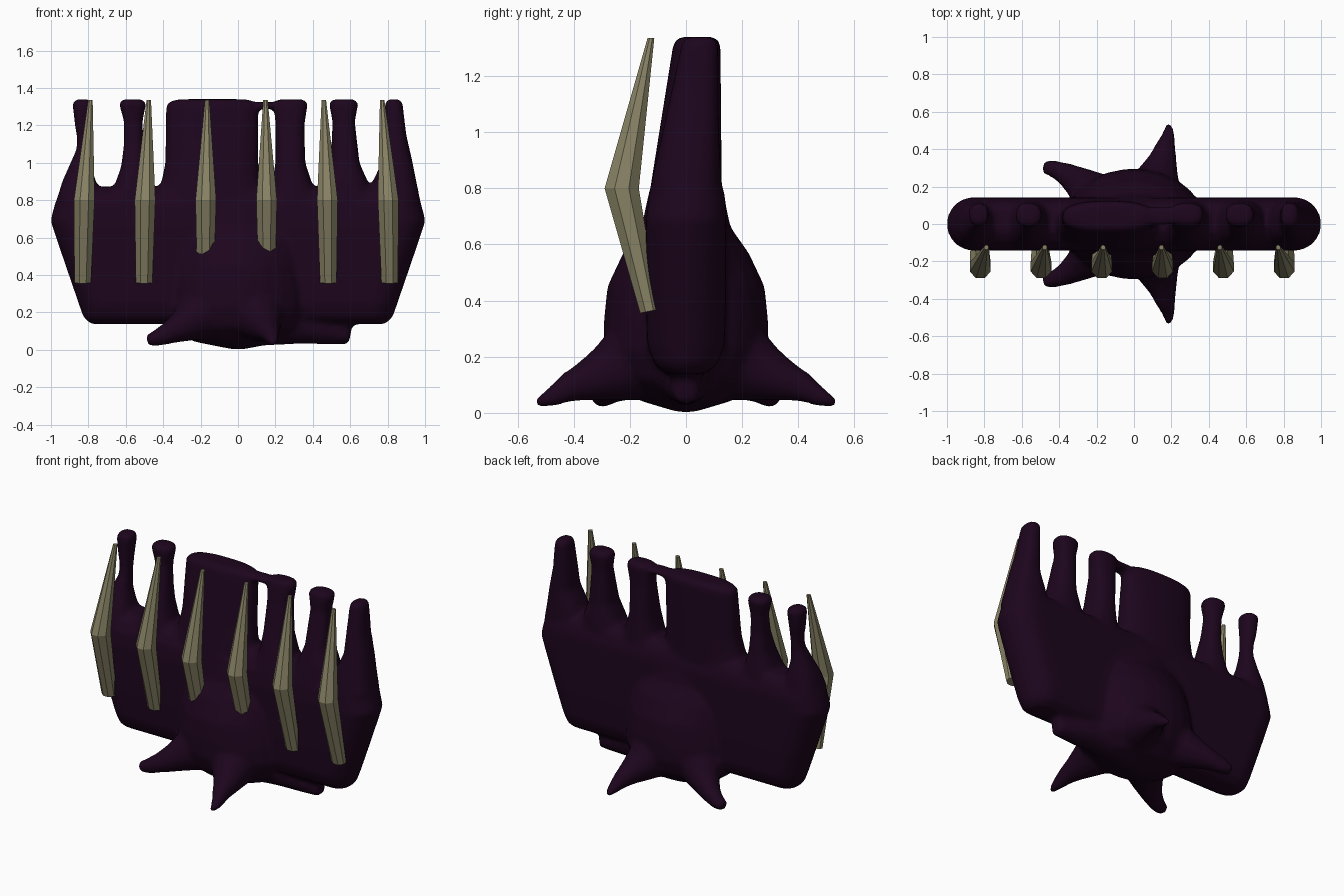
import bpy, bmesh
from math import cos, sin, pi
from mathutils import Vector

cube = bpy.data.objects.get("Cube")
if cube:
    bpy.data.objects.remove(cube)


def material(name, color):
    m = bpy.data.materials.new(name)
    m.use_nodes = True
    m.diffuse_color = color
    bsdf = next(n for n in m.node_tree.nodes if n.type == 'BSDF_PRINCIPLED')
    bsdf.inputs["Base Color"].default_value = color
    bsdf.inputs["Roughness"].default_value = 0.8
    return m


HIDE = material("dark purple hide", (0.012, 0.0016, 0.012, 1))
BONE = material("dull olive bone", (0.245, 0.225, 0.13, 1))


def loft(bm, rings):
    """Skin a closed solid through a list of vertex-position rings."""
    loops = [[bm.verts.new(p) for p in ring] for ring in rings]
    n = len(loops[0])
    faces = [bm.faces.new(loops[0]), bm.faces.new(loops[-1])]
    for a, b in zip(loops, loops[1:]):
        for i in range(n):
            j = (i + 1) % n
            faces.append(bm.faces.new((a[i], a[j], b[j], b[i])))
    bmesh.ops.recalc_face_normals(bm, faces=faces)


def oval(cx, cy, z, hx, hy, sides=24, power=1.0):
    """Horizontal ring; power below 1 makes it boxier."""
    pts = []
    for i in range(sides):
        a = 2 * pi * (i + 0.5) / sides
        c, s = cos(a), sin(a)
        pts.append(Vector((cx + hx * abs(c) ** power * (1 if c > 0 else -1),
                           cy + hy * abs(s) ** power * (1 if s > 0 else -1), z)))
    return pts


def stadium(hx, hy, z, cy=0.0, sides=32):
    """Horizontal slab ring with fully rounded ends."""
    pts = []
    for i in range(sides):
        a = 2 * pi * (i + 0.5) / sides
        pts.append(Vector((hy * cos(a) + (hx - hy) * (1 if cos(a) > 0 else -1),
                           cy + hy * sin(a), z)))
    return pts


def limb(bm, path):
    """Tapered round limb through (x, y, z, radius) points."""
    pts = [Vector(p[:3]) for p in path]
    rings = []
    for i, p in enumerate(pts):
        t = (pts[min(i + 1, len(pts) - 1)] - pts[max(i - 1, 0)]).normalized()
        u = t.cross(Vector((0, 0, 1))).normalized()
        v = u.cross(t)
        r = path[i][3]
        rings.append([p + r * (cos(a) * u + sin(a) * v)
                      for a in (2 * pi * k / 14 for k in range(14))])
    loft(bm, rings)


def add_object(name, bm, mat):
    mesh = bpy.data.meshes.new(name)
    bm.to_mesh(mesh)
    bm.free()
    mesh.materials.append(mat)
    ob = bpy.data.objects.new(name, mesh)
    bpy.context.scene.collection.objects.link(ob)
    return ob


body = bmesh.new()

# Broad upright slab, narrowing to a crest
loft(body, [stadium(hx, hy, z, cy) for hx, hy, z, cy in (
    (0.785, 0.06, 0.138, 0), (0.825, 0.11, 0.17, 0), (0.85, 0.138, 0.24, 0),
    (0.905, 0.143, 0.40, 0), (0.97, 0.143, 0.59, 0), (1.003, 0.143, 0.69, 0),
    (0.98, 0.135, 0.78, 0.004), (0.955, 0.105, 0.84, 0.012), (0.94, 0.06, 0.872, 0.02))])

# Swollen belly
loft(body, [oval(0.0, 0, z, hx, hy) for hx, hy, z in (
    (0.03, 0.03, 0.003), (0.24, 0.17, 0.045), (0.34, 0.26, 0.12),
    (0.38, 0.296, 0.22), (0.375, 0.295, 0.32), (0.35, 0.282, 0.45),
    (0.34, 0.225, 0.57), (0.34, 0.16, 0.66), (0.32, 0.13, 0.8))])


# Pillars along the top: rows of (left x, right x, z, depth scale)
def pillar(rows):
    rings = []
    for x0, x1, z, depth in rows:
        t = max(0.0, (z - 0.8) / 0.53)
        rings.append(oval((x0 + x1) / 2, 0.04 * t + 0.05 * t * (1 - depth), z,
                          (x1 - x0) / 2, depth * (0.128 - 0.045 * t), power=0.8))
    # softly domed cap
    tip, depth = rings[-1], rows[-1][3]
    mid = sum(tip, Vector()) / len(tip)
    rings.append([mid + (p - mid) * 0.75 + Vector((0, 0, 0.02)) for p in tip])
    loft(body, rings)


pillar([(-0.97, -0.72, 0.8, 1), (-0.94, -0.76, 0.9, 0.85), (-0.9, -0.785, 0.99, 0.62),
        (-0.865, -0.79, 1.07, 0.46), (-0.86, -0.79, 1.13, 0.46),
        (-0.874, -0.785, 1.21, 0.58), (-0.885, -0.775, 1.32, 0.75)])
pillar([(-0.72, -0.42, 0.8, 1), (-0.66, -0.46, 0.88, 0.95), (-0.625, -0.49, 0.98, 0.8),
        (-0.61, -0.505, 1.1, 0.62), (-0.61, -0.51, 1.22, 0.6), (-0.638, -0.49, 1.32, 0.8)])
pillar([(-0.45, 0.15, 0.8, 1), (-0.41, 0.12, 0.9, 1), (-0.39, 0.11, 1.0, 1),
        (-0.385, 0.11, 1.32, 1)])
pillar([(0.14, 0.44, 0.8, 1), (0.18, 0.4, 0.88, 0.97), (0.2, 0.36, 1.0, 0.9),
        (0.2, 0.355, 1.2, 0.75), (0.19, 0.375, 1.32, 0.75)])
pillar([(0.42, 0.72, 0.8, 1), (0.46, 0.69, 0.91, 0.95), (0.495, 0.65, 1.0, 0.85),
        (0.505, 0.625, 1.22, 0.68), (0.485, 0.645, 1.32, 0.78)])
pillar([(0.69, 0.975, 0.8, 1), (0.73, 0.95, 0.92, 0.95), (0.775, 0.93, 1.02, 0.9),
        (0.78, 0.9, 1.15, 0.85), (0.785, 0.88, 1.32, 0.78)])

# Bridge closing the slot between two pillars
loft(body, [oval(0.15, 0.045, z, 0.08, 0.05, power=0.6) for z in (1.29, 1.325)])

# Feet: front and back pairs, plus one toward the model's left
for s in (-1, 1):
    limb(body, [(0.1, 0.15 * s, 0.2, 0.17), (0.135, 0.28 * s, 0.14, 0.105),
                (0.155, 0.35 * s, 0.115, 0.075), (0.17, 0.42 * s, 0.09, 0.053),
                (0.185, 0.48 * s, 0.055, 0.034), (0.185, 0.535 * s, 0.032, 0.018)])
    limb(body, [(-0.18, 0.12 * s, 0.2, 0.16), (-0.29, 0.22 * s, 0.13, 0.09),
                (-0.37, 0.27 * s, 0.09, 0.06), (-0.43, 0.295 * s, 0.065, 0.046),
                (-0.485, 0.305 * s, 0.048, 0.033)])
limb(body, [(0.15, 0, 0.15, 0.13), (0.34, 0, 0.13, 0.1),
            (0.48, 0, 0.1, 0.072), (0.6, 0, 0.075, 0.046)])

# Fuse the body into one smooth skin
body_ob = add_object("body", body, HIDE)
remesh = body_ob.modifiers.new("fuse", 'REMESH')
remesh.mode = 'VOXEL'
remesh.voxel_size = 0.016
remesh.use_smooth_shade = True
soft = body_ob.modifiers.new("soften", 'SMOOTH')
soft.factor = 0.5
soft.iterations = 6

# Row of faceted, bent bone spikes across the front
for k in range(6):
    x = -0.822 + 0.325 * k
    spike = bmesh.new()
    tip = oval(x * 0.96, -0.125, 1.335, 0.013, 0.013, 8)
    bend = oval(x, -0.229, 0.8, 0.06, 0.066, 8)
    foot = oval(x * 1.01, -0.13, 0.362, 0.048, 0.036, 8)
    for p in foot:
        p.z += 0.2 * (p.y + 0.13)
    loft(spike, [foot, bend, tip])
    add_object(f"bone_spike_{k + 1}", spike, BONE)
